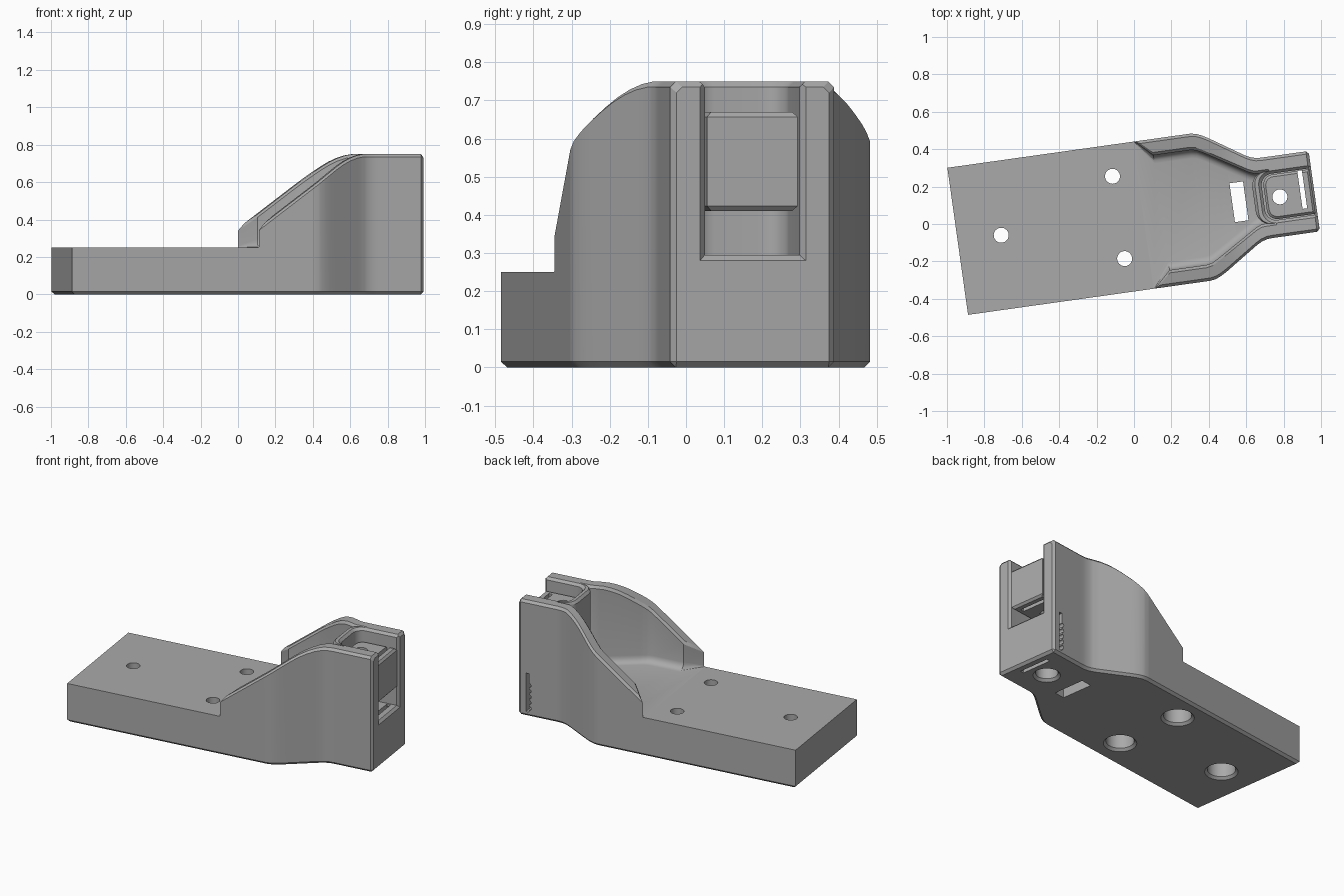
import bpy, bmesh, math
from mathutils import Matrix, Vector

if "Cube" in bpy.data.objects:
    bpy.data.objects.remove(bpy.data.objects["Cube"])

# The part is modelled along local u (length) and v (width), then turned in plan
PLACE = Matrix.Translation((-0.9425, -0.0925, 0)) @ Matrix.Rotation(math.radians(8), 4, 'Z')
C = 0.015  # edge chamfer

grey = bpy.data.materials.new("mid grey")
grey.diffuse_color = (0.40, 0.40, 0.40, 1)
grey.use_nodes = True
grey.node_tree.nodes["Principled BSDF"].inputs["Base Color"].default_value = grey.diffuse_color


def loft(name, rings):
    """Closed solid skinned through rings of equal point count."""
    bm = bmesh.new()
    vs = [[bm.verts.new(p) for p in r] for r in rings]
    n = len(rings[0])
    for a, b in zip(vs, vs[1:]):
        for i in range(n):
            j = (i + 1) % n
            bm.faces.new((a[i], a[j], b[j], b[i]))
    bm.faces.new(vs[0][::-1])
    bm.faces.new(vs[-1])
    bmesh.ops.remove_doubles(bm, verts=bm.verts, dist=1e-5)
    bmesh.ops.recalc_face_normals(bm, faces=bm.faces)
    me = bpy.data.meshes.new(name)
    bm.to_mesh(me)
    bm.free()
    ob = bpy.data.objects.new(name, me)
    bpy.context.collection.objects.link(ob)
    me.materials.append(grey)
    return ob


def boolean(ob, tool, op='DIFFERENCE', keep=False):
    m = ob.modifiers.new("cut", 'BOOLEAN')
    m.operation, m.solver, m.object = op, 'EXACT', tool
    bpy.context.view_layer.objects.active = ob
    bpy.ops.object.modifier_apply(modifier=m.name)
    if not keep:
        bpy.data.objects.remove(tool)


def interp(pts, u):
    for (a, p), (b, q) in zip(pts, pts[1:]):
        if u <= b:
            return p + (q - p) * max(0, u - a) / (b - a)
    return pts[-1][1]


def mirrored(u, half):
    """Symmetric cross-section at u from (v, z) points of one side, bottom to top."""
    return [(u, v, z) for v, z in half] + [(u, -v, z) for v, z in half[::-1]]


def box(name, u0, u1, v0, v1, z0, z1):
    return loft(name, [[(u0, v0, z), (u1, v0, z), (u1, v1, z), (u0, v1, z)] for z in (z0, z1)])


def lathe(name, u, v, profile, n=32):
    return loft(name, [[(u + r * math.cos(t * math.tau / n), v + r * math.sin(t * math.tau / n), z)
                        for t in range(n)] for r, z in profile])


def tongue(u0, u1, half, r, z):
    """Plan outline with two rounded corners at the u0 end."""
    pts = [(u1, -half, z), (u1, half, z)]
    for s, order in ((1, range(9)), (-1, range(8, -1, -1))):
        for i in order:
            a = i / 8 * math.pi / 2
            pts.append((u0 + r - r * math.sin(a), s * (half - r + r * math.cos(a)), z))
    return pts


# Plan half-widths and wall height along the length
OUTER = [(0, .397), (1.31, .397), (1.34, .392), (1.37, .379), (1.40, .362), (1.58, .244),
         (1.61, .228), (1.64, .219), (1.67, .217), (1.925, .217)]
INNER = [(1.0, .405), (1.10, .31), (1.30, .31), (1.33, .304), (1.36, .289), (1.59, .15),
         (1.62, .137), (1.64, .135), (1.7, .135)]
TOP = [(1.0, .35), (1.355, .62), (1.40, .654), (1.44, .683), (1.48, .709), (1.52, .729),
       (1.56, .743), (1.60, .75), (1.925, .75)]
stations = sorted({p[0] for p in OUTER + TOP + INNER if 1.0 <= p[0] <= 1.925})


# Bracket body: flat plate, then tall side walls
def body_ring(u, w, zb, h, ct):
    return mirrored(u, [(w - C if zb == 0 else w, zb), (w, max(C, zb)), (w, h - ct), (w - ct, h)])


rings = [body_ring(0, .397, C, .25, 0), body_ring(C, .397, 0, .25, 0), body_ring(1.0, .397, 0, .25, 0)]
rings += [body_ring(u, interp(OUTER, u), 0, interp(TOP, u), C) for u in stations if u < 1.92]
rings.append(body_ring(1.91, .217, 0, .75, C))
rings.append(body_ring(1.925, .217 - C, C, .75 - C, C))
body = loft("bracket_body", rings)

# Open basin between the walls, with a floor fillet and chamfered rim
rings = []
for u in stations:
    if u > 1.7:
        continue
    w, h = interp(INNER, u), interp(TOP, u)
    f = .002 if u < 1.05 else .045
    fillet = [(w - f * (1 - math.sin(a)), .25 + f * (1 - math.cos(a)))
              for a in (i * math.pi / 8 for i in range(5))]
    rings.append(mirrored(u, fillet + [(w, h - C), (w + C, h), (w + C, 1.0)]))
rings.insert(0, [(.99, v, z) for _, v, z in rings[0]])
boolean(body, loft("basin_cutter", rings))

# Rounded holder closing the narrow end
holder = loft("holder", [tongue(1.60, 1.80, .14, .075, .20), tongue(1.60, 1.80, .14, .075, .735),
                         tongue(1.615, 1.80, .14, .065, .75)])
boolean(body, holder, 'UNION')

# Pocket inside the holder, open at the end
pocket = loft("pocket_cutter", [tongue(1.65, 2.1, .125, .06, .295), tongue(1.65, 2.1, .125, .06, .735),
                                tongue(1.635, 2.1, .14, .07, .75), tongue(1.635, 2.1, .14, .07, .95)])
boolean(body, pocket)
boolean(body, loft("pocket_chamfer", [mirrored(u, [(w, z), (w, 1.0)]) for u, w, z in
                                      ((1.909, .124, .296), (1.935, .150, .270))]))

# Clip block seated in the pocket
clip = loft("clip_block", [tongue(1.672, 1.903, .107, .045, .41), tongue(1.66, 1.915, .12, .055, .423),
                           tongue(1.66, 1.915, .12, .055, .657), tongue(1.672, 1.903, .107, .045, .67)])

# Countersunk screw holes
inv = PLACE.inverted()
for x, y, big in ((-.71, -.06, .082), (-.115, .255, .082), (-.05, -.185, .082), (.78, .145, .065)):
    p = inv @ Vector((x, y, 0))
    hole = lathe("hole_cutter", p.x, p.y, [(big + .02, -.005), (big, .015), (big, .11), (.04, .11), (.04, .9)])
    if big < .08:
        boolean(clip, hole, keep=True)
    boolean(body, hole)

# Strap window in the floor and thin slot at the end
boolean(body, box("window_cutter", 1.482, 1.555, -.105, .105, -.1, .4))
slot = box("slot_cutter", 1.85, 1.875, -.085, .12, -.1, .9)
boolean(clip, slot, keep=True)
boolean(body, slot)

# Scalloped side slot in the +v wall
boolean(body, box("side_slot_cutter", 1.852, 1.873, .10, .3, .03, .28))
for i in range(5):
    z = .055 + i * .037
    ring = [(math.cos(t * math.tau / 12) * .013, math.sin(t * math.tau / 12) * .013) for t in range(12)]
    boolean(body, loft("scallop_cutter", [[(1.851 + a, v, z + b) for a, b in ring] for v in (.15, .3)]))

# Final placement and shading
for ob in (body, clip):
    ob.data.transform(PLACE)
    bpy.ops.object.select_all(action='DESELECT')
    ob.select_set(True)
    bpy.context.view_layer.objects.active = ob
    bpy.ops.object.shade_smooth_by_angle(angle=math.radians(25))
